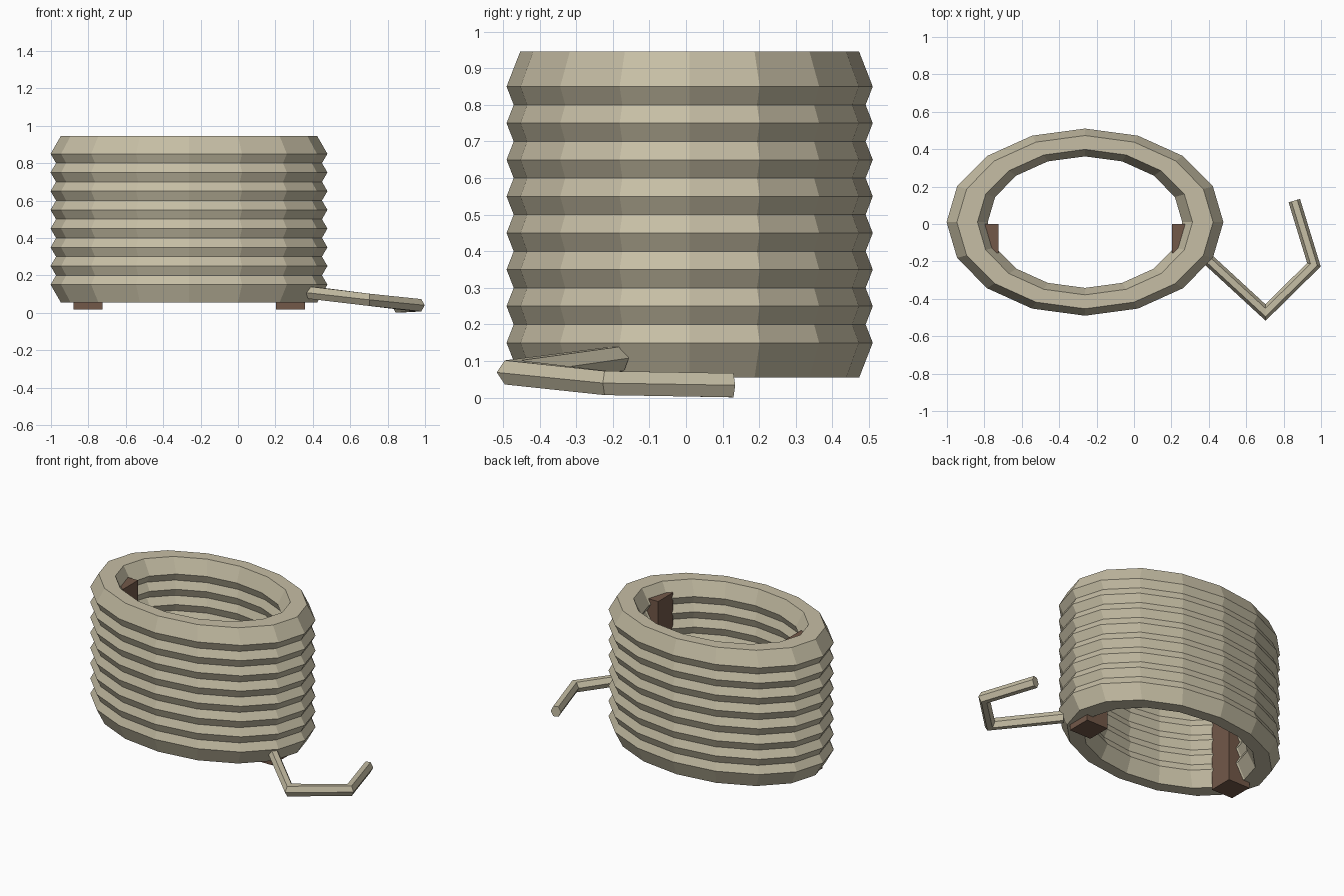
import bpy, bmesh, math
from mathutils import Vector

if "Cube" in bpy.data.objects:
    bpy.data.objects.remove(bpy.data.objects["Cube"])


def material(name, rgb):
    m = bpy.data.materials.new(name)
    m.diffuse_color = (*rgb, 1)
    m.use_nodes = True
    m.node_tree.nodes["Principled BSDF"].inputs["Base Color"].default_value = m.diffuse_color
    return m


ROPE = material("tan rope", (0.565, 0.515, 0.375))
WOOD = material("brown wood", (0.17, 0.098, 0.066))


def finish(name, bm, mat):
    bmesh.ops.recalc_face_normals(bm, faces=bm.faces)
    mesh = bpy.data.meshes.new(name)
    bm.to_mesh(mesh)
    bm.free()
    mesh.materials.append(mat)
    obj = bpy.data.objects.new(name, mesh)
    bpy.context.collection.objects.link(obj)
    return obj


def skin(bm, sections, closed):
    """Bridge consecutive cross-sections with quads."""
    rows = [[bm.verts.new(p) for p in s] for s in sections]
    n = len(rows[0])
    for i in range(len(rows) if closed else len(rows) - 1):
        a, b = rows[i], rows[(i + 1) % len(rows)]
        for j in range(n):
            k = (j + 1) % n
            bm.faces.new((a[j], a[k], b[k], b[j]))
    if not closed:
        bm.faces.new(rows[0])
        bm.faces.new(rows[-1])


# Six-sided rope cross-section (sideways, up)
HEX = [(math.cos(i * math.pi / 3), math.sin(i * math.pi / 3)) for i in range(6)]

# Coil: stacked oval rings of rope
SIDES, MAJOR, MINOR, SQUASH = 16, 0.63, 0.11, 0.676
for level in range(8):
    z = 0.15 + 0.1 * level
    sections = []
    for s in range(SIDES):
        a = 2 * math.pi * s / SIDES
        sections.append([(-0.262 + (MAJOR + MINOR * u) * math.cos(a),
                          0.01 + (MAJOR + MINOR * u) * math.sin(a) * SQUASH,
                          z + MINOR * v) for u, v in HEX])
    bm = bmesh.new()
    skin(bm, sections, True)
    finish(f"coil_ring_{level + 1}", bm, ROPE)

# Loose rope end, mitred at its bends
path = [Vector(p) for p in ((0.385, -0.18, 0.108), (0.703, -0.473, 0.069),
                            (0.962, -0.218, 0.04), (0.857, 0.125, 0.034))]
sections = []
for i, p in enumerate(path):
    dirs = []
    if i > 0:
        dirs.append((p - path[i - 1]).to_2d().normalized())
    if i < len(path) - 1:
        dirs.append((path[i + 1] - p).to_2d().normalized())
    t = sum(dirs, Vector((0, 0))).normalized()
    side = Vector((t.y, -t.x, 0)) / t.dot(dirs[0])
    sections.append([p + side * 0.032 * u + Vector((0, 0, 0.038 * v)) for u, v in HEX])
bm = bmesh.new()
skin(bm, sections, False)
finish("loose_rope_end", bm, ROPE)

# Wooden posts inside the coil
for name, x in (("left_post", -0.803), ("right_post", 0.28)):
    bm = bmesh.new()
    bmesh.ops.create_cube(bm, size=1)
    for v in bm.verts:
        v.co = (x + v.co.x * 0.155, -0.078 + v.co.y * 0.156, 0.45 + v.co.z * 0.865)
    finish(name, bm, WOOD)
